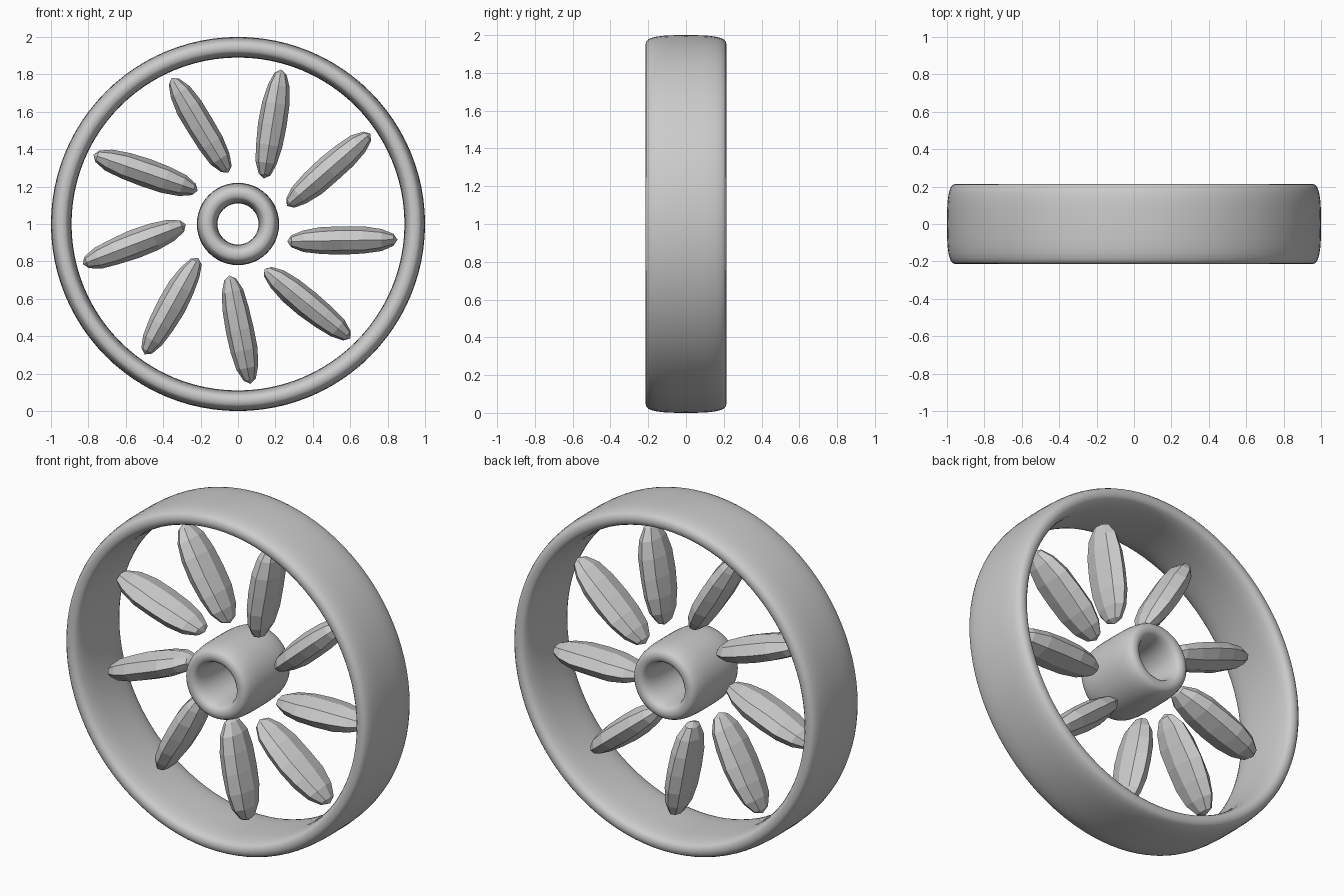
import bpy, bmesh, math, random
from mathutils import Matrix, Vector

cube = bpy.data.objects.get("Cube")
if cube:
    bpy.data.objects.remove(cube, do_unlink=True)

random.seed(4)
CENTRE = Vector((0, 0, 1))

grey = bpy.data.materials.new("plain grey")
grey.use_nodes = True
colour = (0.6, 0.6, 0.6, 1)
grey.diffuse_color = colour
grey.node_tree.nodes["Principled BSDF"].inputs["Base Color"].default_value = colour


def add_object(name, bm, smooth):
    bmesh.ops.recalc_face_normals(bm, faces=bm.faces)
    mesh = bpy.data.meshes.new(name)
    bm.to_mesh(mesh)
    bm.free()
    mesh.materials.append(grey)
    mesh.polygons.foreach_set("use_smooth", [smooth] * len(mesh.polygons))
    obj = bpy.data.objects.new(name, mesh)
    bpy.context.collection.objects.link(obj)
    return obj


def power(value, exponent):
    return math.copysign(abs(value) ** exponent, value)


def ring(name, inner, outer, half_width, segments, sides=28, squareness=0.66):
    """Rounded-box section swept around the y axis."""
    bm = bmesh.new()
    middle, half = (inner + outer) / 2, (outer - inner) / 2
    loops = []
    for i in range(segments):
        around = math.tau * i / segments
        loop = []
        for j in range(sides):
            a = math.tau * j / sides
            r = middle + half * power(math.cos(a), squareness)
            y = half_width * power(math.sin(a), squareness)
            loop.append(bm.verts.new(
                CENTRE + Vector((r * math.cos(around), y, r * math.sin(around)))))
        loops.append(loop)
    for i in range(segments):
        a, b = loops[i], loops[(i + 1) % segments]
        for j in range(sides):
            k = (j + 1) % sides
            bm.faces.new((a[j], b[j], b[k], a[k]))
    return add_object(name, bm, True)


def spoke(name, angle, tilt=math.radians(10), distance=0.565):
    """Faceted, blunt-ended lozenge leaning slightly off the radius."""
    bm = bmesh.new()
    bmesh.ops.create_uvsphere(bm, u_segments=8, v_segments=8, radius=1)
    for v in bm.verts:
        # fuller towards the ends, with slightly uneven facets
        t = v.co.z
        swell = (1 - abs(t) ** 2.6) ** 0.5 / max((1 - t * t) ** 0.5, 0.01)
        if abs(t) < 0.99:
            v.co.x *= swell * random.uniform(0.96, 1.04)
            v.co.y *= swell * random.uniform(0.96, 1.04)
    place = (Matrix.Translation(CENTRE)
             @ Matrix.Rotation(-angle, 4, "Y")
             @ Matrix.Translation((distance, 0, 0))
             @ Matrix.Rotation(math.pi / 2 - tilt, 4, "Y")
             @ Matrix.Diagonal((0.075, 0.125, 0.295, 1)))
    bm.transform(place)
    return add_object(name, bm, False)


# Outer rim and central hub
ring("rim", 0.89, 1.0, 0.215, 96)
ring("hub", 0.11, 0.22, 0.215, 48)

# Nine loose spokes between them
for n in range(9):
    spoke(f"spoke_{n + 1}", math.radians(31 + 40 * n))
